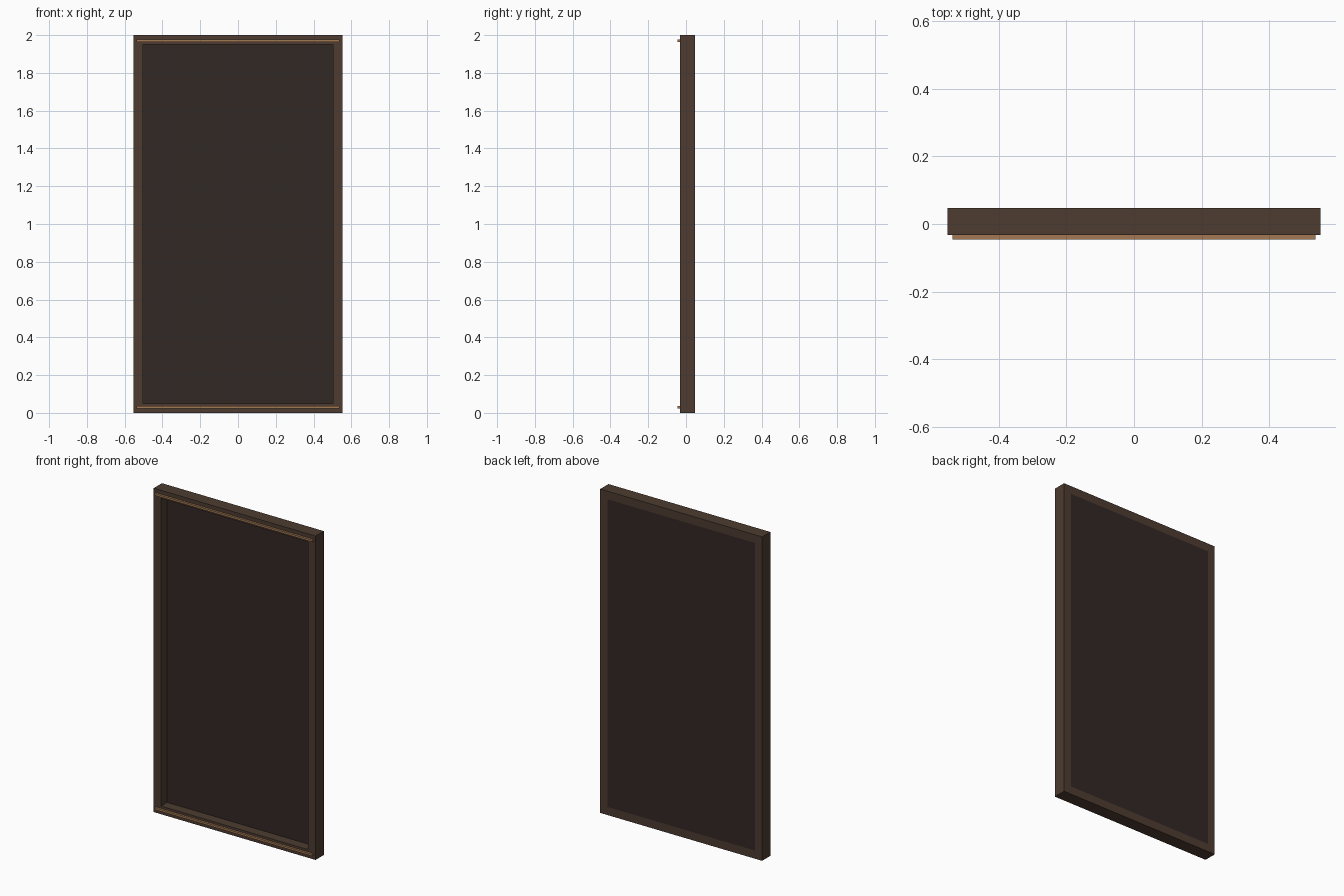
import bpy

if "Cube" in bpy.data.objects:
    bpy.data.objects.remove(bpy.data.objects["Cube"])


def material(name, color):
    m = bpy.data.materials.new(name)
    m.diffuse_color = (*color, 1)
    m.use_nodes = True
    m.node_tree.nodes["Principled BSDF"].inputs["Base Color"].default_value = m.diffuse_color
    return m


def box(name, x, y, z, mat):
    """Box from (min, max) ranges on each axis."""
    centre = [(a + b) / 2 for a, b in (x, y, z)]
    bpy.ops.mesh.primitive_cube_add(size=1, location=centre)
    ob = bpy.context.object
    ob.name = name
    ob.scale = [b - a for a, b in (x, y, z)]
    bpy.ops.object.transform_apply(location=False, rotation=False, scale=True)
    ob.data.materials.append(mat)
    return ob


wood = material("dark_wood", (0.075, 0.045, 0.030))
backing = material("backing", (0.032, 0.021, 0.018))
brass = material("brass", (0.36, 0.19, 0.085))

W, H, RAIL = 0.553, 2.0, 0.05          # half width, height, frame width
FRONT, BACK = -0.033, 0.047            # frame depth range
INNER = W - RAIL

# Frame: full-height stiles with rails between them
for side, x in (("left", (-W, -INNER)), ("right", (INNER, W))):
    box(side + "_stile", x, (FRONT, BACK), (0, H), wood)
for end, z in (("bottom", (0, RAIL)), ("top", (H - RAIL, H))):
    box(end + "_rail", (-INNER, INNER), (FRONT, BACK), z, wood)

# Recessed panel, flush with the back
box("back_panel", (-INNER, INNER), (0.027, BACK), (RAIL, H - RAIL), backing)

# Thin trim strips on the front of the rails
for end, z in (("bottom", 0.03), ("top", H - 0.03)):
    box(end + "_trim", (-0.538, 0.538), (-0.046, FRONT + 0.002),
        (z - 0.006, z + 0.006), brass)
